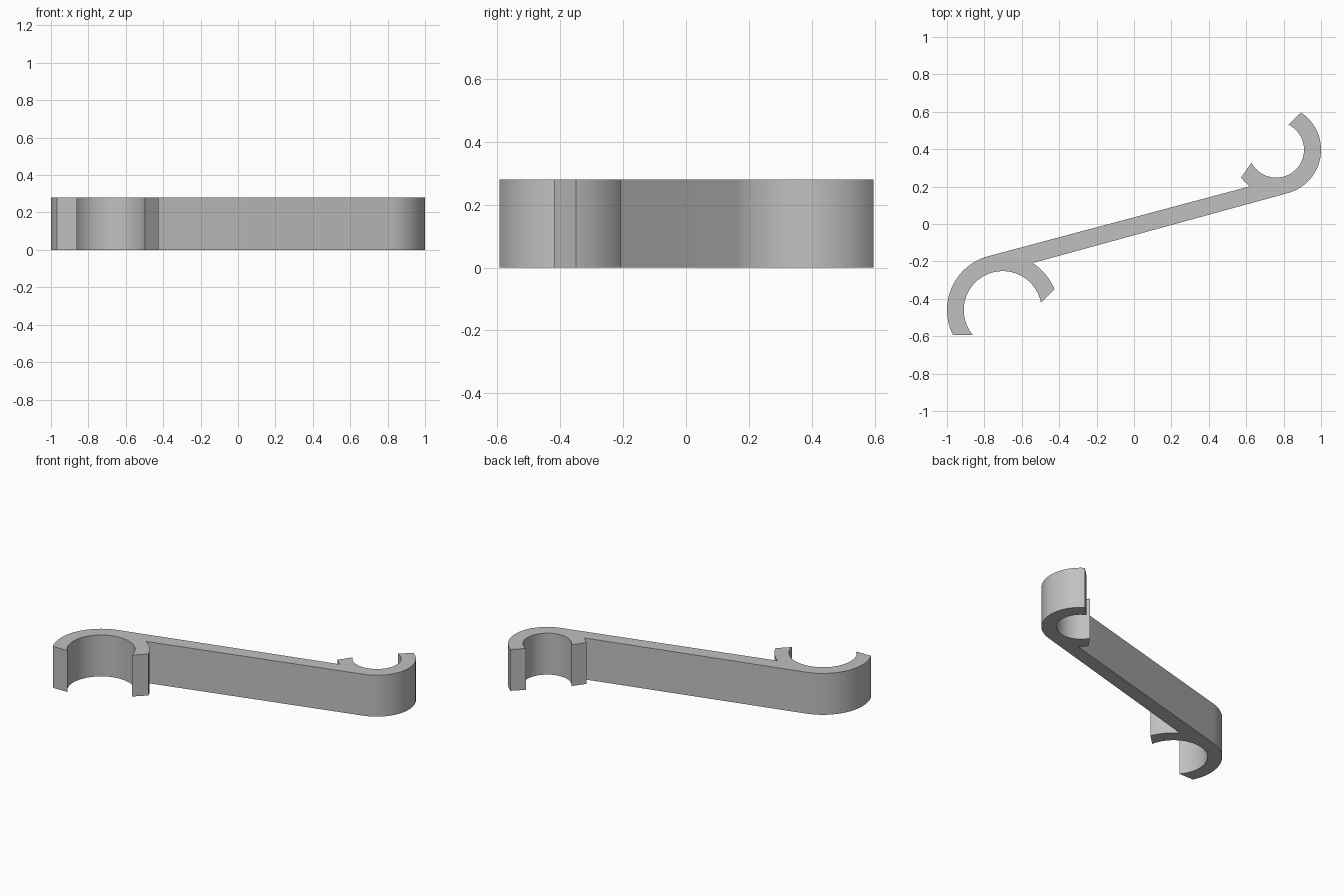
import bpy
import bmesh
from math import radians, cos, sin

cube = bpy.data.objects.get("Cube")
if cube:
    bpy.data.objects.remove(cube)

HEIGHT = 0.28
BIG = (-0.702, -0.46)      # centre of the large clip
SMALL = (0.76, 0.397)      # centre of the small clip
BIG_IN, BIG_OUT = 0.208, 0.298
SMALL_IN, SMALL_OUT = 0.149, 0.24


def arc(centre, radius, start, end):
    """Points along an arc, angles in degrees."""
    steps = max(6, round(abs(end - start) / 4))
    angles = [radians(start + (end - start) * i / steps) for i in range(steps + 1)]
    return [(centre[0] + radius * cos(a), centre[1] + radius * sin(a), 0) for a in angles]


# Outline: two open clips facing opposite ways, joined by a tangent arm
outline = (
    arc(BIG, BIG_OUT, 206.7, 105)            # back of large clip, then arm top edge
    + arc(SMALL, SMALL_OUT, -125.5, -141.6)  # short lip of small clip
    + arc(SMALL, SMALL_IN, -152.2, 64)       # small clip bore
    + arc(SMALL, SMALL_OUT, 56.2, -75)       # back of small clip, then arm lower edge
    + arc(BIG, BIG_OUT, 57.5, 21.8)          # short lip of large clip
    + arc(BIG, BIG_IN, 11, 220)              # large clip bore
)

# Extrude the outline into a solid
bm = bmesh.new()
base = bm.faces.new([bm.verts.new(p) for p in outline])
top = bmesh.ops.extrude_face_region(bm, geom=[base], use_keep_orig=True)["geom"]
top_verts = [g for g in top if isinstance(g, bmesh.types.BMVert)]
bmesh.ops.translate(bm, verts=top_verts, vec=(0, 0, HEIGHT))
bmesh.ops.recalc_face_normals(bm, faces=bm.faces)
mesh = bpy.data.meshes.new("double_clip_arm")
bm.to_mesh(mesh)
bm.free()

clip = bpy.data.objects.new("double_clip_arm", mesh)
bpy.context.collection.objects.link(clip)

# Plain grey finish
grey = bpy.data.materials.new("light_grey")
grey.use_nodes = True
colour = (0.53, 0.53, 0.53, 1)
grey.diffuse_color = colour
grey.node_tree.nodes["Principled BSDF"].inputs["Base Color"].default_value = colour
mesh.materials.append(grey)

# Smooth the curved walls, keep the rims sharp
bpy.ops.object.select_all(action="DESELECT")
clip.select_set(True)
bpy.context.view_layer.objects.active = clip
bpy.ops.object.shade_smooth_by_angle(angle=radians(30))
